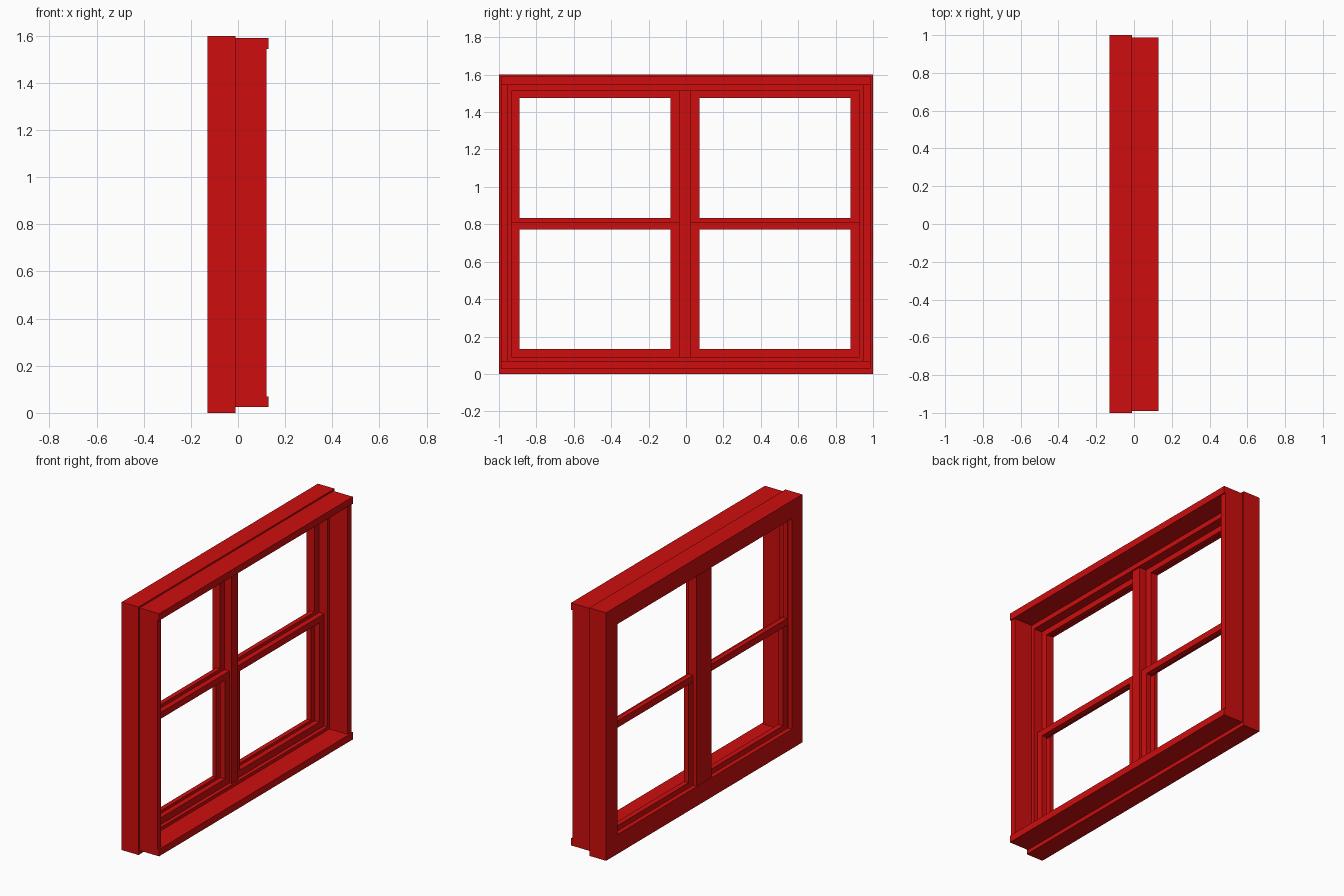
import bpy
import bmesh

if "Cube" in bpy.data.objects:
    bpy.data.objects.remove(bpy.data.objects["Cube"], do_unlink=True)

red = bpy.data.materials.new("red_paint")
red.use_nodes = True
red.diffuse_color = (0.62, 0.004, 0.004, 1)
red.node_tree.nodes["Principled BSDF"].inputs["Base Color"].default_value = red.diffuse_color


def finish(name, bm):
    bmesh.ops.recalc_face_normals(bm, faces=bm.faces)
    mesh = bpy.data.meshes.new(name)
    bm.to_mesh(mesh)
    bm.free()
    mesh.materials.append(red)
    obj = bpy.data.objects.new(name, mesh)
    bpy.context.collection.objects.link(obj)


def corners(rect):
    y0, y1, z0, z1 = rect
    return (y0, z0), (y1, z0), (y1, z1), (y0, z1)


def box(name, x0, x1, rect):
    bm = bmesh.new()
    face = bm.faces.new([bm.verts.new((x0, y, z)) for y, z in corners(rect)])
    new = bmesh.ops.extrude_face_region(bm, geom=[face], use_keep_orig=True)["geom"]
    verts = [g for g in new if isinstance(g, bmesh.types.BMVert)]
    bmesh.ops.translate(bm, verts=verts, vec=(x1 - x0, 0, 0))
    finish(name, bm)


def ring(name, x0, x1, outer, inner):
    """Rectangular frame between two rectangles, given as y0, y1, z0, z1."""
    bm = bmesh.new()
    loops = [[bm.verts.new((x, y, z)) for y, z in corners(r)]
             for x, r in ((x0, outer), (x1, outer), (x1, inner), (x0, inner))]
    for i, a in enumerate(loops):
        b = loops[(i + 1) % 4]
        for k in range(4):
            n = (k + 1) % 4
            bm.faces.new((a[k], a[n], b[n], b[k]))
    finish(name, bm)


# Outer frame: wide back board, then a shallower pocket that holds the sashes
outer = (-1, 1, 0, 1.6)
ring("back_frame", -0.13, -0.10, outer, (-0.895, 0.885, 0.125, 1.483))
ring("sash_pocket", -0.10, -0.01, outer, (-0.933, 0.928, 0.09, 1.513))

# Deep casing with projecting head and sill lips
ring("casing", -0.01, 0.12, (-0.99, 0.987, 0.025, 1.59), (-0.955, 0.947, 0.07, 1.545))
box("head_lip", 0.12, 0.13, (-0.99, 0.987, 1.545, 1.59))
box("sill_lip", 0.12, 0.13, (-0.99, 0.987, 0.025, 0.07))

# Central mullion, wider at the back
box("mullion", -0.10, -0.02, (-0.037, 0.027, 0.09, 1.513))
box("mullion_back", -0.125, -0.10, (-0.08, 0.07, 0.125, 1.483))

# Sliding sashes: the lower one sits in front of the upper one
for side, y0, y1, a, b in (("right", -0.933, -0.037, -0.89, -0.083),
                           ("left", 0.027, 0.928, 0.072, 0.88)):
    ring("lower_sash_" + side, -0.07, -0.035, (y0, y1, 0.09, 0.813), (a, b, 0.133, 0.772))
    ring("upper_sash_" + side, -0.10, -0.07, (y0, y1, 0.79, 1.513), (a, b, 0.834, 1.476))
